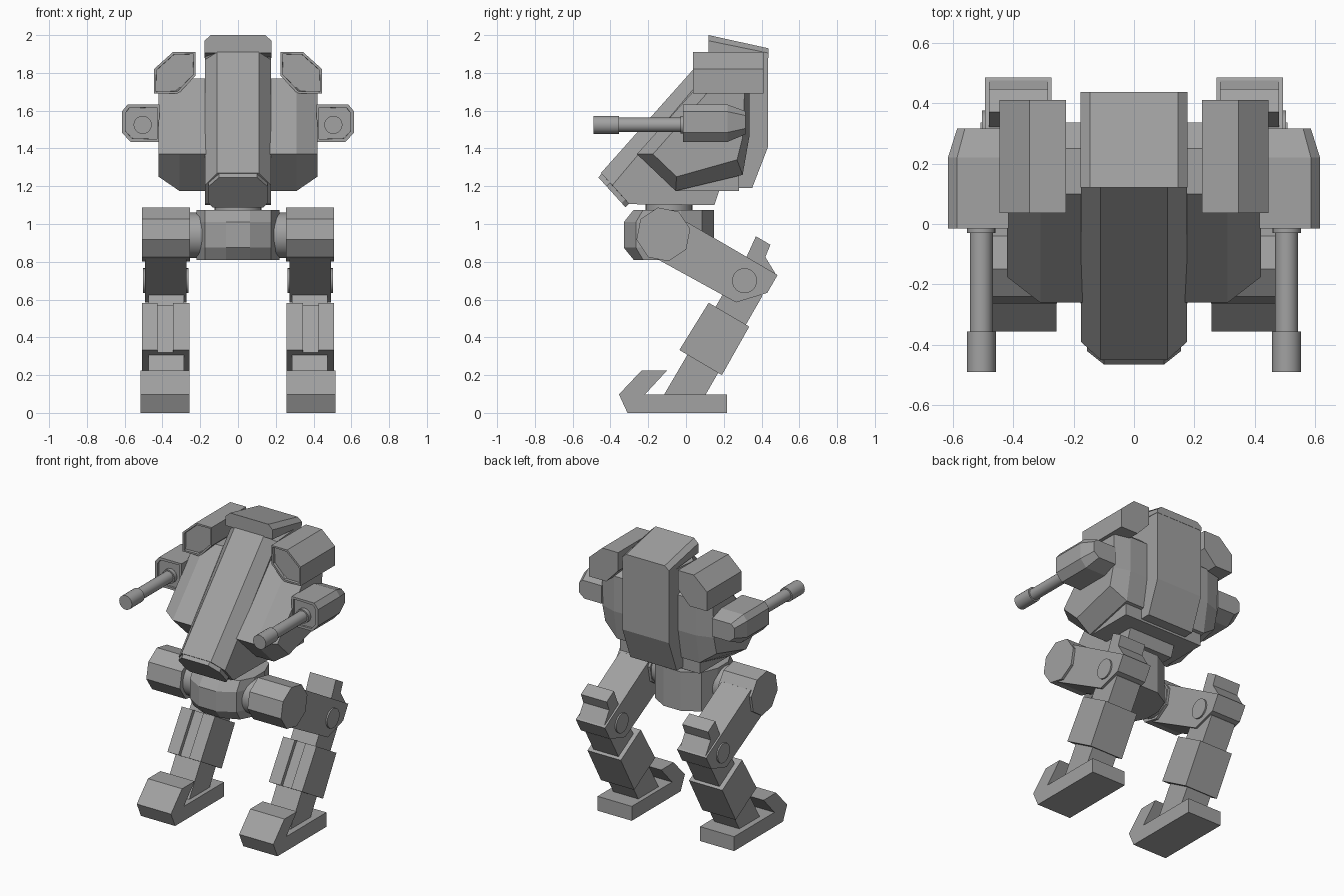
import bpy, bmesh, math

if "Cube" in bpy.data.objects:
    bpy.data.objects.remove(bpy.data.objects["Cube"])

grey = bpy.data.materials.new("armour_grey")
grey.diffuse_color = (0.36, 0.36, 0.36, 1)
grey.use_nodes = True
grey.node_tree.nodes["Principled BSDF"].inputs["Base Color"].default_value = grey.diffuse_color


def loft(name, rings, mirror=False, recess=None, smooth=False):
    """Skin matching rings of 3D points and cap both ends."""
    bm = bmesh.new()
    vs = [[bm.verts.new(p) for p in r] for r in rings]
    n = len(rings[0])
    for a, b in zip(vs, vs[1:]):
        for i in range(n):
            j = (i + 1) % n
            bm.faces.new((a[i], a[j], b[j], b[i]))
    bm.faces.new(vs[0])
    bm.faces.new(vs[-1])
    bmesh.ops.recalc_face_normals(bm, faces=bm.faces)
    if recess:  # sunken (or raised) panel on the face pointing forward
        bm.normal_update()
        face = min(bm.faces, key=lambda f: f.normal.y)
        bmesh.ops.inset_region(bm, faces=[face], thickness=recess[0])
        bmesh.ops.inset_region(bm, faces=[face], thickness=0.001, depth=recess[1])
    me = bpy.data.meshes.new(name)
    bm.to_mesh(me)
    bm.free()
    me.materials.append(grey)
    ob = bpy.data.objects.new(name, me)
    bpy.context.collection.objects.link(ob)
    if smooth:
        bpy.ops.object.select_all(action='DESELECT')
        ob.select_set(True)
        bpy.context.view_layer.objects.active = ob
        bpy.ops.object.shade_smooth_by_angle(angle=math.radians(35))
    if mirror:
        ob.modifiers.new("mirror", 'MIRROR')
    return ob


def slab(name, profile, x0, x1, mirror=False):
    """Side profile (y, z) extruded across x."""
    return loft(name, [[(x, y, z) for y, z in profile] for x in (x0, x1)], mirror)


def chamfered(name, inner, outer, xi, xo):
    """Symmetric part: full profile in the middle, reduced profile at the flanks."""
    return loft(name, [[(x, y, z) for y, z in p] for x, p in
                       ((-xo, outer), (-xi, inner), (xi, inner), (xo, outer))])


def circle(r, n, turn=0.0):
    return [(r * math.cos(2 * math.pi * (i + turn) / n),
             r * math.sin(2 * math.pi * (i + turn) / n)) for i in range(n)]


# Central hull with chamfered sloping front
back = [(0.15, 1.10), (0.18, 1.19), (0.35, 1.19), (0.435, 1.41), (0.435, 1.89)]
chamfered("hull",
          [(-0.45, 1.27), (-0.30, 1.105)] + back + [(0.12, 1.91)],
          [(-0.39, 1.205), (-0.30, 1.105)] + back + [(0.17, 1.87)], 0.11, 0.175)

# Nose plate, raised from the lower end of the hull
u, w = (0.67, -0.74), (-0.67, -0.74)
octagon = [(-0.10, 0.005), (0.10, 0.005), (0.155, 0.07), (0.155, 0.19),
           (0.135, 0.22), (-0.135, 0.22), (-0.155, 0.19), (-0.155, 0.07)]
loft("nose_plate", [[(x, -0.45 + u[0] * d + w[0] * t, 1.27 + u[1] * d + w[1] * t)
                     for x, d in octagon] for t in (-0.02, 0.026)])

# Top cap
chamfered("top_cap",
          [(0.12, 2.0), (0.437, 1.93), (0.437, 1.88), (0.12, 1.905)],
          [(0.12, 1.97), (0.437, 1.905), (0.437, 1.88), (0.12, 1.905)], 0.145, 0.177)

# Wide torso flanks
chamfered("torso",
          [(-0.26, 1.37), (-0.055, 1.175), (0.30, 1.26), (0.335, 1.46),
           (0.335, 1.70), (0.25, 1.77), (0.10, 1.77)],
          [(-0.175, 1.37), (-0.05, 1.25), (0.27, 1.34), (0.30, 1.46),
           (0.31, 1.70), (0.23, 1.77), (0.18, 1.77)], 0.31, 0.42)
slab("torso_underside", [(-0.05, 1.175), (0.28, 1.175), (0.28, 1.26), (-0.05, 1.26)], -0.30, 0.30)

# Shoulder pods
pod = [(0.445, 1.82), (0.345, 1.91), (0.225, 1.91), (0.225, 1.785), (0.315, 1.69), (0.445, 1.69)]
loft("shoulder_pod", [[(x, y, z) for x, z in pod] for y in (0.037, 0.41)], True, (0.014, -0.02))

# Arm gun housings, tapering to the rear
arm = [(0.615, 1.595), (0.585, 1.632), (0.415, 1.632), (0.415, 1.435), (0.57, 1.435), (0.615, 1.485)]


def arm_ring(y, s, sx):
    return [(0.415 + (x - 0.415) * sx, y, 1.54 + (z - 1.54) * s) for x, z in arm]


loft("arm_housing", [arm_ring(-0.015, 1, 1), arm_ring(0.22, 1, 1), arm_ring(0.315, 0.62, 0.85)],
     True, (0.02, -0.012))


def gun_tube(name, r, y0, y1):
    loft(name, [[(0.505 + a, y, 1.525 + b) for a, b in circle(r, 20)] for y in (y0, y1)],
         True, smooth=True)


gun_tube("gun_collar", 0.047, -0.03, 0.02)
gun_tube("gun_barrel", 0.038, -0.37, 0.01)
gun_tube("gun_muzzle", 0.048, -0.49, -0.355)

# Waist and pelvis
loft("waist", [[(a, -0.09 + b, z) for a, b in circle(0.125, 24)] for z in (1.05, 1.13)], smooth=True)


def pelvis_ring(z, front):
    return [(max(-0.22, min(0.22, a)), -0.09 + b * (front if b < 0 else 1), z)
            for a, b in circle(0.248, 12, 0.5)]


loft("pelvis", [pelvis_ring(0.81, 0.78), pelvis_ring(0.875, 1),
                pelvis_ring(1.01, 1), pelvis_ring(1.075, 0.78)])


# Hips
def side_drum(name, r, n, y, z, x0, x1, turn=0.0, smooth=False):
    loft(name, [[(x, y + a, z + b) for a, b in circle(r, n, turn)] for x in (x0, x1)],
         True, smooth=smooth)


side_drum("hip_axle", 0.12, 24, -0.11, 0.94, 0.18, 0.27, smooth=True)
side_drum("hip_drum", 0.145, 8, -0.12, 0.945, 0.255, 0.508, 0.25)

# Thighs and knees
slab("thigh", [(0.005, 1.01), (0.485, 0.73), (0.43, 0.635), (0.265, 0.585),
               (-0.19, 0.835), (-0.12, 0.945)], 0.272, 0.492, True)
slab("knee_guard", [(0.32, 0.825), (0.37, 0.935), (0.447, 0.89), (0.42, 0.825),
                    (0.475, 0.735), (0.40, 0.70)], 0.285, 0.48, True)
side_drum("knee_pin", 0.066, 24, 0.31, 0.70, 0.262, 0.502, smooth=True)

# Shins with sleeves grooved down the front
slab("shin", [(-0.12, 0.09), (0.10, 0.09), (0.405, 0.62), (0.33, 0.70), (0.22, 0.67)],
     0.287, 0.475, True)
sleeve = [(0.12, 0.583), (0.335, 0.457), (0.19, 0.20), (-0.035, 0.333)]
core = [(0.142, 0.57), (0.335, 0.457), (0.19, 0.20), (-0.013, 0.32)]
slab("shin_sleeve_inner", sleeve, 0.257, 0.345, True)
slab("shin_sleeve_core", core, 0.345, 0.425, True)
slab("shin_sleeve_outer", sleeve, 0.425, 0.508, True)

# Feet with upturned toes
slab("foot", [(0.217, 0), (0.217, 0.098), (-0.217, 0.098), (-0.10, 0.225),
              (-0.235, 0.225), (-0.355, 0.098), (-0.31, 0)], 0.257, 0.515, True)
